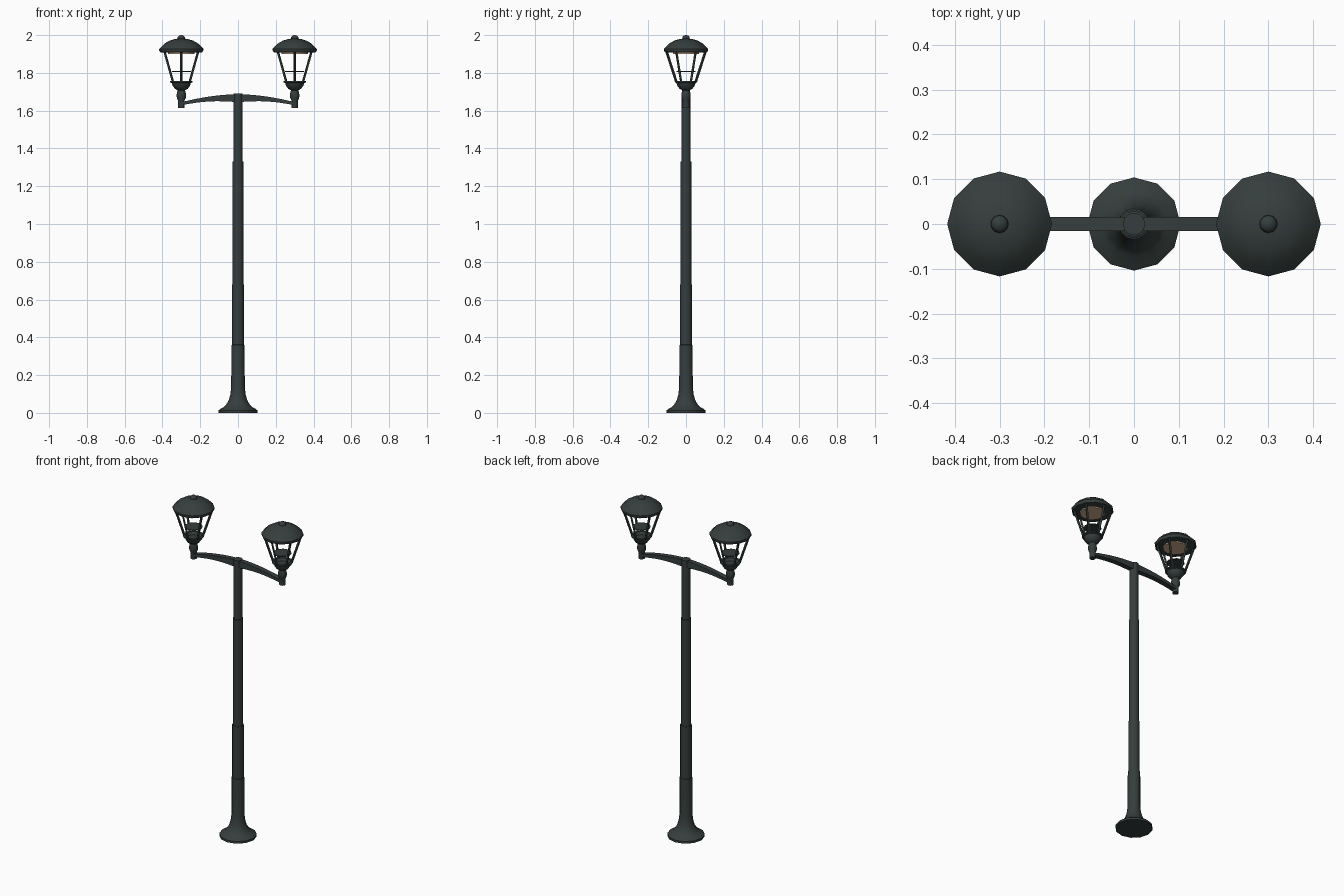
import bpy, bmesh, math
from mathutils import Vector

if "Cube" in bpy.data.objects:
    bpy.data.objects.remove(bpy.data.objects["Cube"])


def material(name, rgb):
    m = bpy.data.materials.new(name)
    m.use_nodes = True
    m.diffuse_color = (*rgb, 1)
    m.node_tree.nodes["Principled BSDF"].inputs["Base Color"].default_value = (*rgb, 1)
    return m


IRON = material("dark green iron", (0.036, 0.048, 0.046))
GLOW = material("warm lamp plate", (0.62, 0.42, 0.28))


def finish(name, bm, mat, smooth=True):
    bmesh.ops.recalc_face_normals(bm, faces=bm.faces)
    me = bpy.data.meshes.new(name)
    bm.to_mesh(me)
    bm.free()
    me.materials.append(mat)
    ob = bpy.data.objects.new(name, me)
    bpy.context.collection.objects.link(ob)
    if smooth:
        bpy.ops.object.select_all(action="DESELECT")
        ob.select_set(True)
        bpy.context.view_layer.objects.active = ob
        bpy.ops.object.shade_smooth_by_angle(angle=math.radians(40))
    return ob


def lathe(name, profile, x=0, sides=12, mat=IRON):
    """Turn (radius, height) pairs into a closed solid around a vertical axis."""
    bm = bmesh.new()
    rings = [[bm.verts.new((x + r * math.cos(math.tau * i / sides),
                            r * math.sin(math.tau * i / sides), z))
              for i in range(sides)] for r, z in profile]
    for a, b in zip(rings, rings[1:]):
        for i in range(sides):
            j = (i + 1) % sides
            bm.faces.new((a[i], a[j], b[j], b[i]))
    bm.faces.new(rings[0])
    bm.faces.new(rings[-1])
    return finish(name, bm, mat)


def bar(name, start, end, radius):
    """Thin square bar between two points."""
    a, b = Vector(start), Vector(end)
    bm = bmesh.new()
    bmesh.ops.create_cone(bm, cap_ends=True, segments=4, radius1=radius,
                          radius2=radius, depth=(b - a).length)
    bm.transform((b - a).to_track_quat("Z", "Y").to_matrix().to_4x4())
    bmesh.ops.translate(bm, verts=bm.verts, vec=(a + b) / 2)
    return finish(name, bm, IRON, smooth=False)


# Stepped post with a flared foot
lathe("post", [(0.104, 0), (0.104, 0.013), (0.092, 0.022), (0.072, 0.033),
               (0.062, 0.045), (0.05, 0.065), (0.041, 0.095), (0.036, 0.135),
               (0.035, 0.36), (0.032, 0.361), (0.032, 0.68), (0.029, 0.681),
               (0.029, 1.33), (0.025, 1.331), (0.025, 1.69)])

for side, label in ((1, "left"), (-1, "right")):
    x = 0.3 * side

    # Arched arm, deep at the post and thin at the lamp
    bm = bmesh.new()
    sections = []
    for i in range(9):
        t = i / 8
        top = 1.687 - 0.042 * t ** 1.8
        low = 1.645 + 0.012 * math.sin(math.pi * t) - 0.016 * t
        sections.append([bm.verts.new((x * t, y, z)) for y, z in
                         ((-0.016, low), (0.016, low), (0.016, top), (-0.016, top))])
    for a, b in zip(sections, sections[1:]):
        for k in range(4):
            bm.faces.new((a[k], a[(k + 1) % 4], b[(k + 1) % 4], b[k]))
    bm.faces.new(sections[0])
    bm.faces.new(sections[-1])
    finish(label + "_arm", bm, IRON)

    # Socket and cup under the lantern
    lathe(label + "_lamp_socket",
          [(0.018, 1.615), (0.018, 1.655), (0.024, 1.668), (0.025, 1.685),
           (0.02, 1.708), (0.034, 1.716), (0.046, 1.732), (0.05, 1.746),
           (0.059, 1.75), (0.059, 1.756), (0.045, 1.756), (0.035, 1.742)], x)

    # Domed cap with a small finial
    lathe(label + "_lamp_cap",
          [(0.1, 1.907), (0.112, 1.91), (0.117, 1.919), (0.117, 1.927),
           (0.106, 1.938), (0.088, 1.956), (0.062, 1.971), (0.035, 1.979),
           (0.02, 1.981), (0.019, 1.99), (0.012, 1.997), (0.003, 2.0)], x)

    # Six slanted cage bars
    for k in range(6):
        c, s = math.cos(math.radians(30 + 60 * k)), math.sin(math.radians(30 + 60 * k))
        bar(f"{label}_cage_bar_{k + 1}", (x + 0.051 * c, 0.051 * s, 1.752),
            (x + 0.102 * c, 0.102 * s, 1.91), 0.007)

    # Glowing plate under the cap and the small shade plate inside the cage
    lathe(label + "_light_plate", [(0.07, 1.9), (0.07, 1.908)], x, mat=GLOW)
    lathe(label + "_inner_plate", [(0.05, 1.805), (0.05, 1.81)], x)
